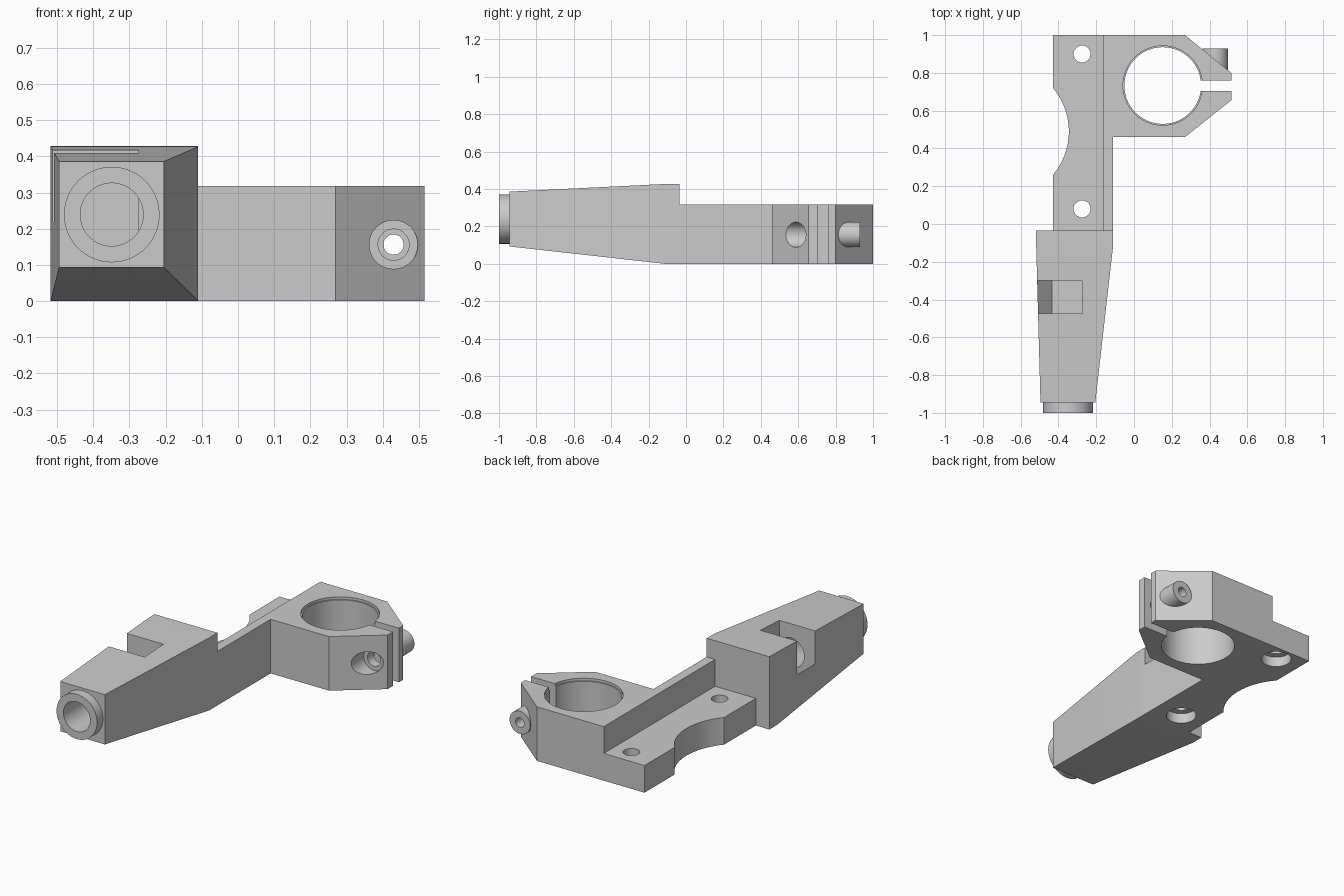
import bpy, bmesh, math
from mathutils import Vector

cube = bpy.data.objects.get("Cube")
if cube:
    bpy.data.objects.remove(cube, do_unlink=True)

grey = bpy.data.materials.new("plain grey")
grey.use_nodes = True
COLOUR = (0.6, 0.6, 0.6, 1)
grey.diffuse_color = COLOUR
grey.node_tree.nodes["Principled BSDF"].inputs["Base Color"].default_value = COLOUR


def finish(name, bm):
    bmesh.ops.recalc_face_normals(bm, faces=bm.faces)
    mesh = bpy.data.meshes.new(name)
    bm.to_mesh(mesh)
    bm.free()
    mesh.materials.append(grey)
    obj = bpy.data.objects.new(name, mesh)
    bpy.context.collection.objects.link(obj)
    return obj


def prism(name, outline, axis, start, end):
    """Extrude a flat outline along z (outline in x, y) or y (outline in x, z)."""
    bm = bmesh.new()
    place = (lambda a, b: (a, b, start)) if axis == "z" else (lambda a, b: (a, start, b))
    face = bm.faces.new([bm.verts.new(place(a, b)) for a, b in outline])
    moved = bmesh.ops.extrude_face_region(bm, geom=[face])["geom"]
    shift = Vector((0, 0, end - start) if axis == "z" else (0, end - start, 0))
    bmesh.ops.translate(bm, vec=shift, verts=[v for v in moved if isinstance(v, bmesh.types.BMVert)])
    return finish(name, bm)


def cylinder(name, centre, radius, axis, start, end, sides=64):
    ring = [(centre[0] + radius * math.cos(2 * math.pi * i / sides),
             centre[1] + radius * math.sin(2 * math.pi * i / sides)) for i in range(sides)]
    return prism(name, ring, axis, start, end)


def box(name, x0, x1, y0, y1, z0, z1):
    return prism(name, [(x0, y0), (x1, y0), (x1, y1), (x0, y1)], "z", z0, z1)


def combine(body, tool, operation="DIFFERENCE"):
    """Apply a boolean and discard the tool object."""
    tool.hide_render = True
    mod = body.modifiers.new("shape", "BOOLEAN")
    mod.operation, mod.object, mod.solver = operation, tool, "EXACT"
    bpy.context.view_layer.objects.active = body
    bpy.ops.object.modifier_apply(modifier=mod.name)
    bpy.data.objects.remove(tool, do_unlink=True)


# Clamp bracket: plate outline with chamfered clamp jaws
JOINT, TOP, SHELF = -0.035, 0.318, 0.16
bracket = prism("clamp_bracket", [
    (-0.43, JOINT), (-0.11, JOINT), (-0.11, 0.46), (0.27, 0.46), (0.515, 0.655),
    (0.515, 0.80), (0.27, 1.0), (-0.43, 1.0)], "z", 0, TOP)

# Lowered mounting shelf with a scalloped side
combine(bracket, box("cut", -0.6, -0.165, -0.2, 1.2, SHELF, 0.6))
combine(bracket, cylinder("cut", (-0.70, 0.49), 0.355, "z", -0.1, 0.5, 128))

# Screw holes, counterbored underneath
for y in (0.08, 0.90):
    combine(bracket, cylinder("cut", (-0.275, y), 0.045, "z", -0.1, 0.3, 32))
    combine(bracket, cylinder("cut", (-0.275, y), 0.083, "z", -0.1, 0.06, 48))

# Clamp bore with a shallow step at the rim, and the clamp slit
RING = (0.152, 0.733)
combine(bracket, cylinder("cut", RING, 0.203, "z", -0.1, 0.5, 96))
combine(bracket, cylinder("cut", RING, 0.21, "z", 0.303, 0.5, 96))
combine(bracket, box("cut", 0.25, 0.6, 0.705, 0.76, -0.1, 0.5))

# Clamp bolt boss, recess and hole
BOLT = (0.43, 0.156)
combine(bracket, cylinder("boss", BOLT, 0.067, "y", 0.78, 0.93, 48), "UNION")
combine(bracket, cylinder("cut", BOLT, 0.067, "y", 0.4, 0.65, 48))
combine(bracket, cylinder("cut", BOLT, 0.043, "y", 0.6, 0.73, 48))
combine(bracket, cylinder("cut", BOLT, 0.028, "y", 0.72, 1.1, 32))

# Tapered arm: rectangular sections (y, left, right, bottom, top) joined up
bm = bmesh.new()
rings = []
for y, x0, x1, z0, z1 in [(JOINT, -0.518, -0.11, 0, 0.428),
                          (-0.11, -0.518, -0.11, 0, 0.427),
                          (-0.945, -0.495, -0.205, 0.093, 0.386)]:
    rings.append([bm.verts.new(c) for c in
                  ((x0, y, z0), (x1, y, z0), (x1, y, z1), (x0, y, z1))])
for a, b in zip(rings, rings[1:]):
    for i in range(4):
        j = (i + 1) % 4
        bm.faces.new((a[i], a[j], b[j], b[i]))
bm.faces.new(rings[0])
bm.faces.new(rings[-1])
arm = finish("tapered_arm", bm)

# Front collar, bore and side notch with a sloping sill
BORE = (-0.349, 0.239)
combine(arm, cylinder("collar", BORE, 0.132, "y", -1.0, -0.9), "UNION")
combine(arm, cylinder("cut", BORE, 0.087, "y", -1.1, -0.31))
combine(arm, prism("cut", [(-0.275, 0.6), (-0.275, 0.13), (-0.435, 0.13), (-0.512, 0.22),
                           (-0.6, 0.22), (-0.6, 0.6)], "y", -0.475, -0.30))

# Smooth the round walls, keep the edges crisp
for obj in (bracket, arm):
    bpy.ops.object.select_all(action="DESELECT")
    obj.select_set(True)
    bpy.context.view_layer.objects.active = obj
    bpy.ops.object.shade_smooth_by_angle(angle=math.radians(20))
